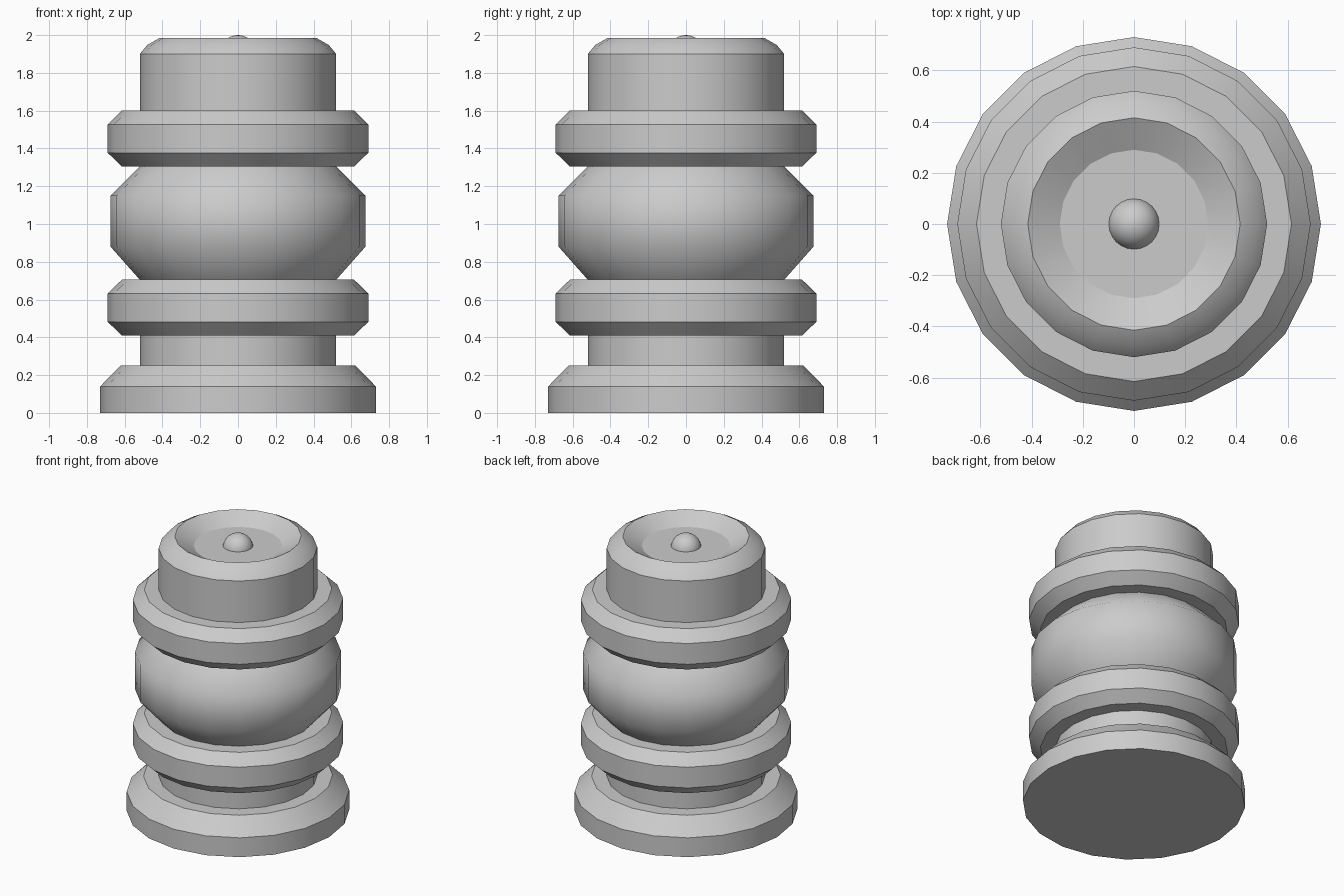
import bpy, bmesh
from math import sin, cos, tau

if "Cube" in bpy.data.objects:
    bpy.data.objects.remove(bpy.data.objects["Cube"])

SIDES = 20


def lathe(name, profile):
    """Spin a closed-at-both-ends profile of (radius, z, sharp) around z."""
    bm = bmesh.new()
    rings = [[bm.verts.new((r * cos(tau * i / SIDES), r * sin(tau * i / SIDES), z))
              for i in range(SIDES)] for r, z, _ in profile]
    for a, b in zip(rings, rings[1:]):
        for i in range(SIDES):
            j = (i + 1) % SIDES
            bm.faces.new((a[i], a[j], b[j], b[i])).smooth = True
    bm.faces.new(rings[0][::-1])
    bm.faces.new(rings[-1])
    for ring, (_, _, sharp) in zip(rings, profile):
        if sharp:
            for i in range(SIDES):
                bm.edges.get((ring[i], ring[(i + 1) % SIDES])).smooth = False
    mesh = bpy.data.meshes.new(name)
    bm.to_mesh(mesh)
    bm.free()
    obj = bpy.data.objects.new(name, mesh)
    bpy.context.collection.objects.link(obj)
    return obj


def collar(z):
    """Bevelled ring section, 0.295 tall, between narrower sections."""
    return [(0.52, z, True), (0.615, z, True), (0.69, z + 0.072, True),
            (0.69, z + 0.222, True), (0.615, z + 0.295, True), (0.52, z + 0.295, True)]


# Foot, neck, lower collar, rounded belly, upper collar, dished cap
foot = [(0.73, 0, True), (0.73, 0.14, True), (0.62, 0.252, True), (0.52, 0.252, True)]
belly = [(0.675, 0.88, False), (0.675, 1.15, False)]
cap = [(0.52, 1.90, True), (0.48, 1.948, False), (0.415, 1.985, True), (0.29, 1.915, True)]
lathe("turned_body", foot + collar(0.41) + belly + collar(1.305) + cap)

# Small round knob in the dish
bpy.ops.mesh.primitive_uv_sphere_add(segments=24, ring_count=16, radius=0.1,
                                     location=(0, 0, 1.9))
knob = bpy.context.object
knob.name = "top_knob"
bpy.ops.object.shade_smooth()
